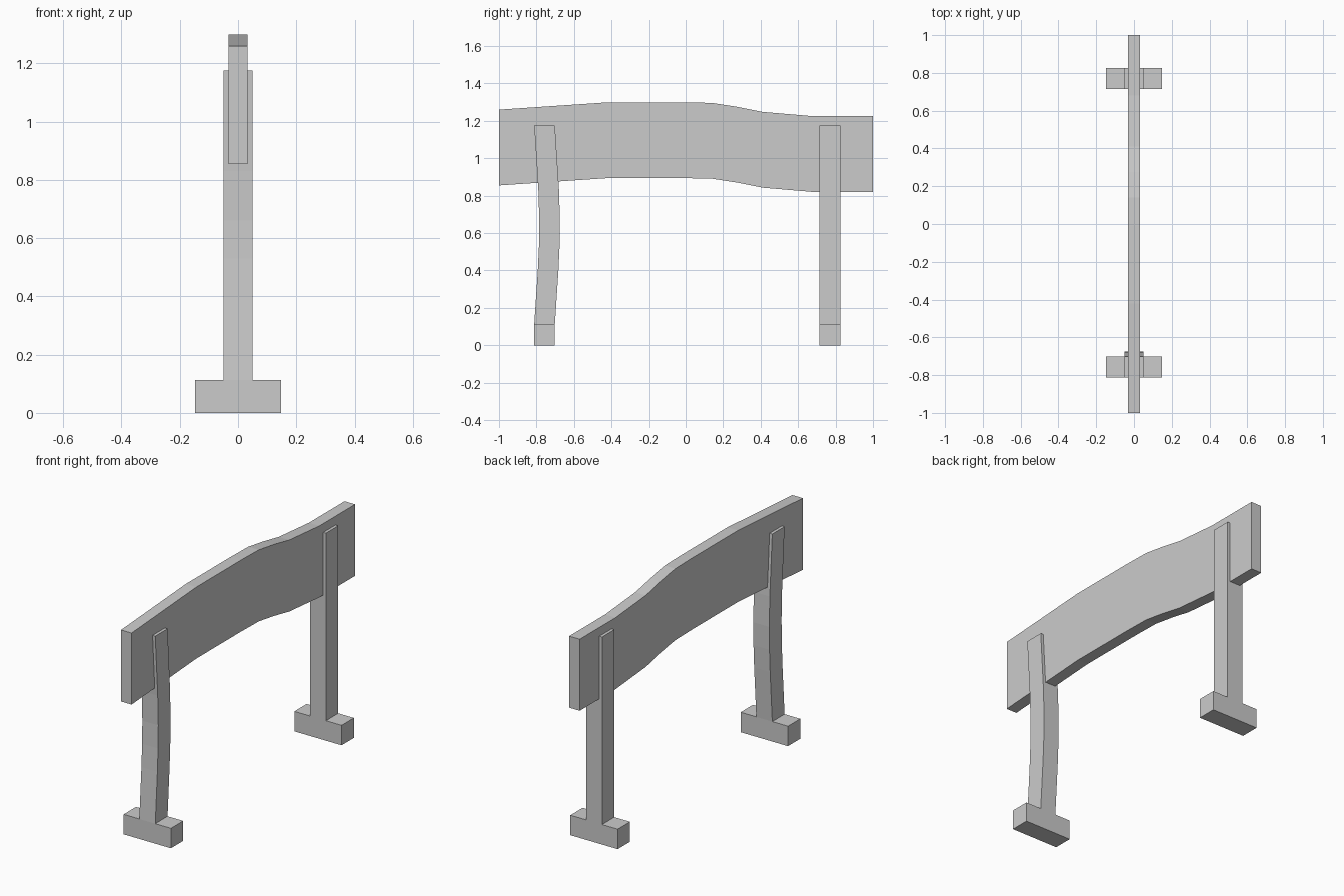
import bpy
import bmesh

if "Cube" in bpy.data.objects:
    bpy.data.objects.remove(bpy.data.objects["Cube"])


def finish(bm, name):
    bmesh.ops.recalc_face_normals(bm, faces=bm.faces)
    mesh = bpy.data.meshes.new(name)
    bm.to_mesh(mesh)
    bm.free()
    obj = bpy.data.objects.new(name, mesh)
    bpy.context.collection.objects.link(obj)
    return obj


def sweep(stations, section):
    """Skin rectangular cross-sections placed along a path; return bmesh and side faces."""
    bm = bmesh.new()
    rings = [[bm.verts.new(p) for p in section(*s)] for s in stations]
    walls = []
    for a, b in zip(rings, rings[1:]):
        walls.append([bm.faces.new((a[i], a[(i + 1) % 4], b[(i + 1) % 4], b[i]))
                      for i in range(4)])
    bm.faces.new(rings[0])
    bm.faces.new(rings[-1])
    return bm, walls


# Sagging board: (y, top height), constant depth
BOARD_HALF, BOARD_DEPTH = 0.033, 0.405
board_path = [(-1, 1.26), (-0.42, 1.299), (-0.01, 1.299), (0.14, 1.296),
              (0.275, 1.275), (0.41, 1.248), (0.68, 1.225), (1, 1.225)]
bm, _ = sweep(board_path, lambda y, z: [
    (-BOARD_HALF, y, z - BOARD_DEPTH), (BOARD_HALF, y, z - BOARD_DEPTH),
    (BOARD_HALF, y, z), (-BOARD_HALF, y, z)])
finish(bm, "board")


# Posts: (z, centre y), with a foot pulled out of the lowest segment
def post(name, path):
    w, d, foot = 0.05, 0.055, 0.148
    bm, walls = sweep(path, lambda z, y: [
        (-w, y - d, z), (w, y - d, z), (w, y + d, z), (-w, y + d, z)])
    for face, side in ((walls[0][1], 1), (walls[0][3], -1)):
        ext = bmesh.ops.extrude_discrete_faces(bm, faces=[face])
        for v in ext["faces"][0].verts:
            v.co.x = side * foot
    finish(bm, name)


post("straight_post", [(0, 0.77), (0.113, 0.77), (1.175, 0.77)])
post("bent_post", [(0, -0.757), (0.113, -0.757), (0.40, -0.738), (0.53, -0.732),
                   (0.66, -0.73), (0.83, -0.735), (1.175, -0.757)])
